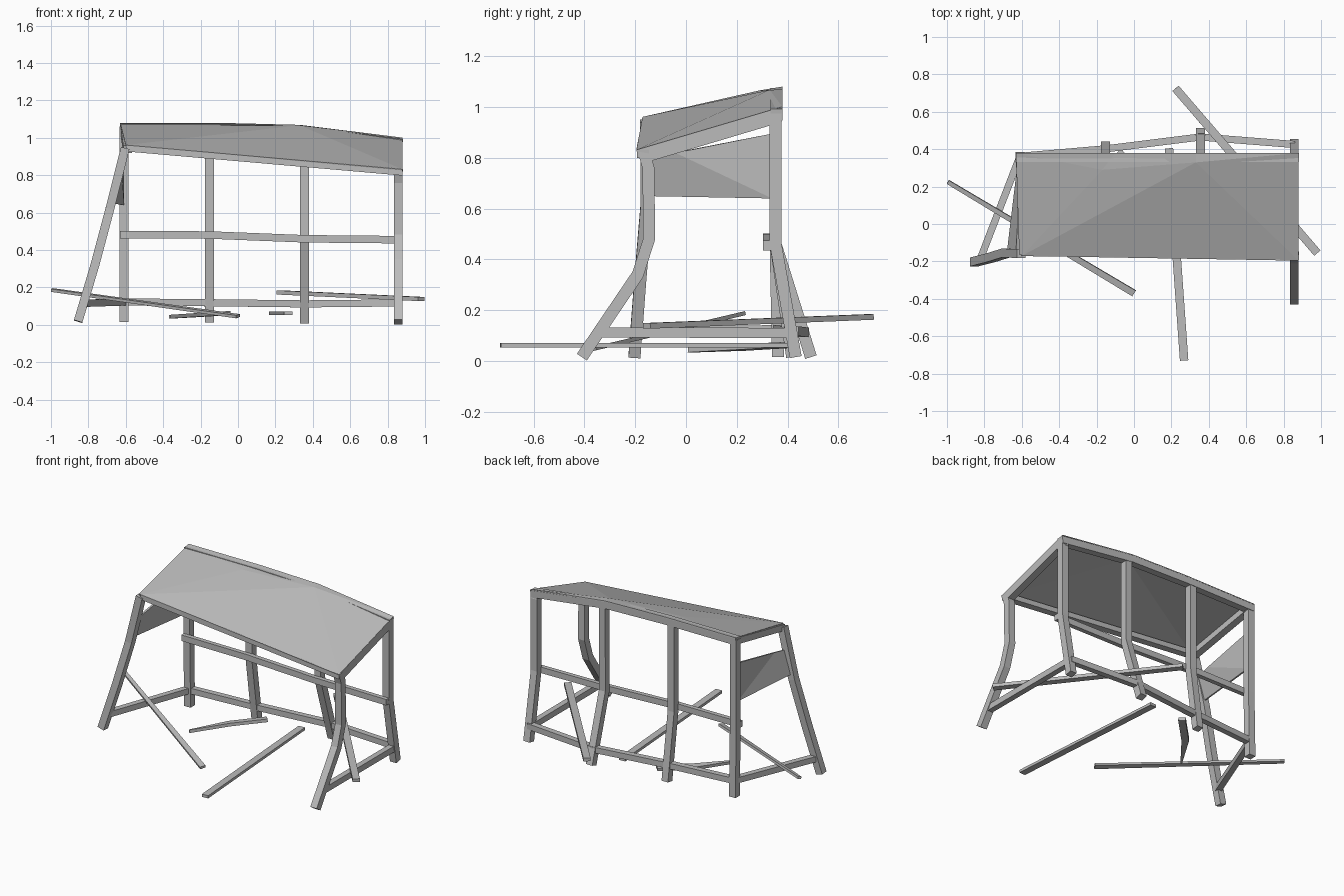
import bpy, bmesh
from mathutils import Vector

grey = bpy.data.materials.new("weathered grey")
grey.diffuse_color = (0.5, 0.5, 0.5, 1)


def finish(bm, name):
    bmesh.ops.recalc_face_normals(bm, faces=bm.faces)
    me = bpy.data.meshes.new(name)
    bm.to_mesh(me)
    bm.free()
    me.materials.append(grey)
    ob = bpy.data.objects.new(name, me)
    bpy.context.collection.objects.link(ob)
    return ob


def beam(name, path, across, widths, thick):
    """Sweep a rectangle along a path; 'across' is the direction of its width."""
    pts = [Vector(p) for p in path]
    if not isinstance(widths, (list, tuple)):
        widths = [widths] * len(pts)
    bm = bmesh.new()
    rings = []
    for i, p in enumerate(pts):
        t = (pts[min(i + 1, len(pts) - 1)] - pts[max(i - 1, 0)]).normalized()
        u = Vector(across)
        u = (u - t * u.dot(t)).normalized()
        v = t.cross(u)
        a, b = u * widths[i] / 2, v * thick / 2
        rings.append([bm.verts.new(p + c) for c in (-a - b, a - b, a + b, b - a)])
    for r, s in zip(rings, rings[1:]):
        for k in range(4):
            n = (k + 1) % 4
            bm.faces.new((r[k], r[n], s[n], s[k]))
    bm.faces.new(rings[0][::-1])
    bm.faces.new(rings[-1])
    return finish(bm, name)


def sheet(name, points, faces, thick):
    bm = bmesh.new()
    vs = [bm.verts.new(p) for p in points]
    for f in faces:
        bm.faces.new([vs[i] for i in f])
    ob = finish(bm, name)
    mod = ob.modifiers.new("thickness", "SOLIDIFY")
    mod.thickness = thick
    mod.offset = 0
    return ob


X, Y, Z = (1, 0, 0), (0, 1, 0), (0, 0, 1)
W = 0.047

# Sagging roof sheet
sheet("roof",
      [(-0.60, -0.17, 0.958), (0.88, -0.195, 0.828), (0.88, 0.38, 0.998),
       (0.33, 0.38, 1.066), (-0.10, 0.38, 1.077), (-0.63, 0.38, 1.077),
       (0.33, 0.33, 1.064), (-0.17, 0.29, 1.062)],
      [(0, 1, 6), (1, 2, 6), (2, 3, 6), (3, 4, 7, 6), (4, 5, 7), (5, 0, 7), (0, 6, 7)],
      0.006)

# Beams under the roof edges
beam("front_top_beam", [(-0.60, -0.148, 0.944), (0.88, -0.170, 0.815)], Y, W, 0.034)
beam("back_top_beam", [(-0.63, 0.356, 1.052), (-0.10, 0.356, 1.052),
                       (0.33, 0.356, 1.040), (0.88, 0.356, 0.970)], Y, W, 0.046)
beam("right_top_beam", [(0.857, -0.18, 0.803), (0.857, 0.37, 0.967)], X, W, 0.055)
beam("left_top_beam", [(-0.59, -0.16, 0.938), (-0.607, 0.37, 1.052)], X, W, 0.042)

# Back posts, kicked outward below the middle rail
for name, x, top, foot in [("back_left_post", -0.61, 1.06, 0.362),
                           ("back_mid_left_post", -0.152, 1.05, 0.418),
                           ("back_mid_right_post", 0.355, 1.04, 0.492),
                           ("back_right_post", 0.857, 0.98, 0.432)]:
    beam(name, [(x, 0.353, top), (x, 0.353, 0.46), (x, foot, 0.015)], X, W, W)

# Front legs: one splayed sideways, one buckled forward
beam("front_left_leg", [(-0.603, -0.158, 0.945), (-0.685, -0.155, 0.62),
                        (-0.765, -0.180, 0.32), (-0.855, -0.203, 0.018)], Y, W, W)
beam("front_right_leg", [(0.857, -0.165, 0.82), (0.857, -0.148, 0.76), (0.857, -0.145, 0.48),
                         (0.857, -0.190, 0.34), (0.857, -0.41, 0.015)], X, W, W)

# Rails
beam("middle_rail", [(-0.63, 0.318, 0.482), (-0.15, 0.318, 0.480),
                     (0.355, 0.318, 0.460), (0.88, 0.318, 0.455)], Z, 0.04, 0.03)
beam("lower_back_rail", [(-0.61, 0.362, 0.122), (-0.15, 0.402, 0.118),
                         (0.355, 0.465, 0.112), (0.86, 0.425, 0.117)], Z, 0.038, 0.038)
beam("lower_left_rail", [(-0.61, 0.362, 0.122), (-0.825, -0.195, 0.115)], Z, 0.038, 0.038)
beam("lower_right_rail", [(0.857, 0.42, 0.110), (0.857, -0.33, 0.112)], Z, 0.04, 0.038)

# Bent panel on the left side
sheet("side_panel",
      [(-0.615, 0.34, 0.64), (-0.615, 0.34, 0.895), (-0.625, -0.14, 0.80),
       (-0.672, -0.135, 0.65), (-0.62, -0.04, 0.82)],
      [(0, 1, 4), (0, 4, 2, 3)], 0.012)

# Fallen planks
beam("fallen_plank_left", [(-0.995, 0.225, 0.186), (0.0, -0.37, 0.046)],
     (0.5, 0.85, 0.2), [0.022, 0.036], 0.016)
beam("fallen_plank_right", [(0.222, 0.725, 0.173), (0.98, -0.155, 0.138)],
     (0.75, 0.65, 0), 0.044, 0.022)
beam("fallen_plank_front", [(0.187, 0.405, 0.062), (0.268, -0.73, 0.062)], X, 0.045, 0.018)
beam("broken_plank", [(-0.365, 0.01, 0.043), (-0.22, 0.22, 0.052), (-0.055, 0.385, 0.062)],
     (0.75, -0.65, 0.1), [0.01, 0.045, 0.045], 0.02)
